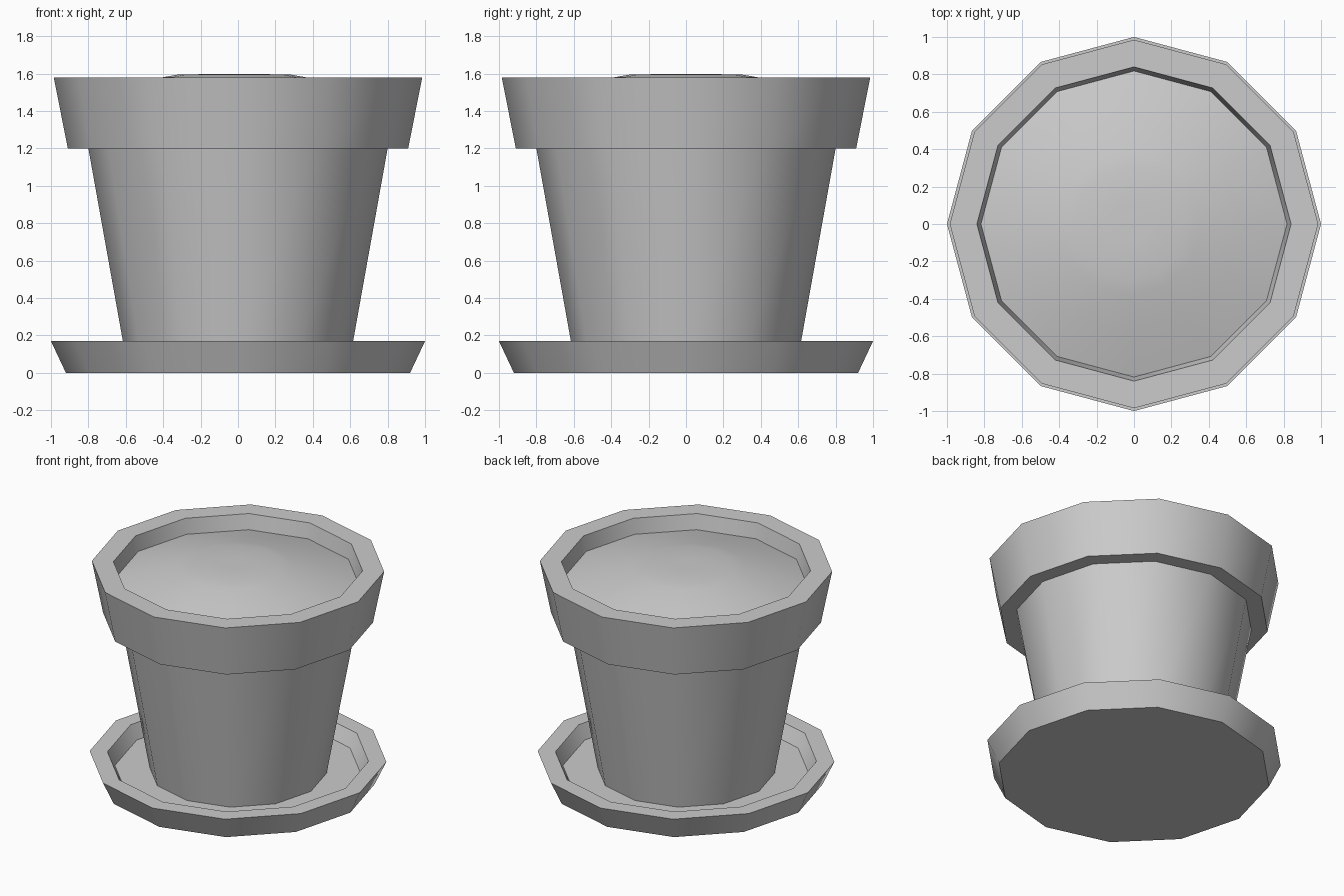
import bpy
import bmesh
import math

if "Cube" in bpy.data.objects:
    bpy.data.objects.remove(bpy.data.objects["Cube"], do_unlink=True)

SIDES = 12

grey = bpy.data.materials.new("plain grey")
grey.use_nodes = True
colour = (0.6, 0.6, 0.6, 1)
grey.diffuse_color = colour
grey.node_tree.nodes["Principled BSDF"].inputs["Base Color"].default_value = colour


def lathe(name, profile, cap_start=True, cap_end=True):
    """Turn (radius, height, x shift) rings into a twelve-sided body."""
    bm = bmesh.new()
    rings = []
    for radius, z, *shift in profile:
        dx = shift[0] if shift else 0
        rings.append([bm.verts.new((dx + radius * math.cos(math.tau * i / SIDES),
                                    radius * math.sin(math.tau * i / SIDES), z))
                      for i in range(SIDES)])
    for low, high in zip(rings, rings[1:]):
        for i in range(SIDES):
            j = (i + 1) % SIDES
            bm.faces.new((low[i], low[j], high[j], high[i]))
    if cap_start:
        bm.faces.new(rings[0][::-1])
    if cap_end:
        bm.faces.new(rings[-1])
    mesh = bpy.data.meshes.new(name)
    bm.to_mesh(mesh)
    bm.free()
    mesh.materials.append(grey)
    obj = bpy.data.objects.new(name, mesh)
    bpy.context.collection.objects.link(obj)
    bpy.ops.object.select_all(action="DESELECT")
    obj.select_set(True)
    bpy.context.view_layer.objects.active = obj
    bpy.ops.object.shade_smooth_by_angle(angle=math.radians(35))
    return obj


# Saucer: flared wall with a sunken floor
lathe("saucer", [(0.92, 0), (1.0, 0.17), (0.88, 0.17), (0.83, 0.07)])

# Pot: tapered body, overhanging collar and inner wall
lathe("pot", [(0.598, 0.072), (0.80, 1.2), (0.91, 1.2),
              (0.985, 1.58), (0.84, 1.58), (0.81, 1.43)])

# Soil: low mound filling the pot, open underneath
lathe("soil", [(0.82, 1.47), (0.58, 1.538, -0.01), (0.38, 1.581, -0.02),
               (0.3, 1.595, -0.02), (0.1, 1.598, -0.02)], cap_start=False)
